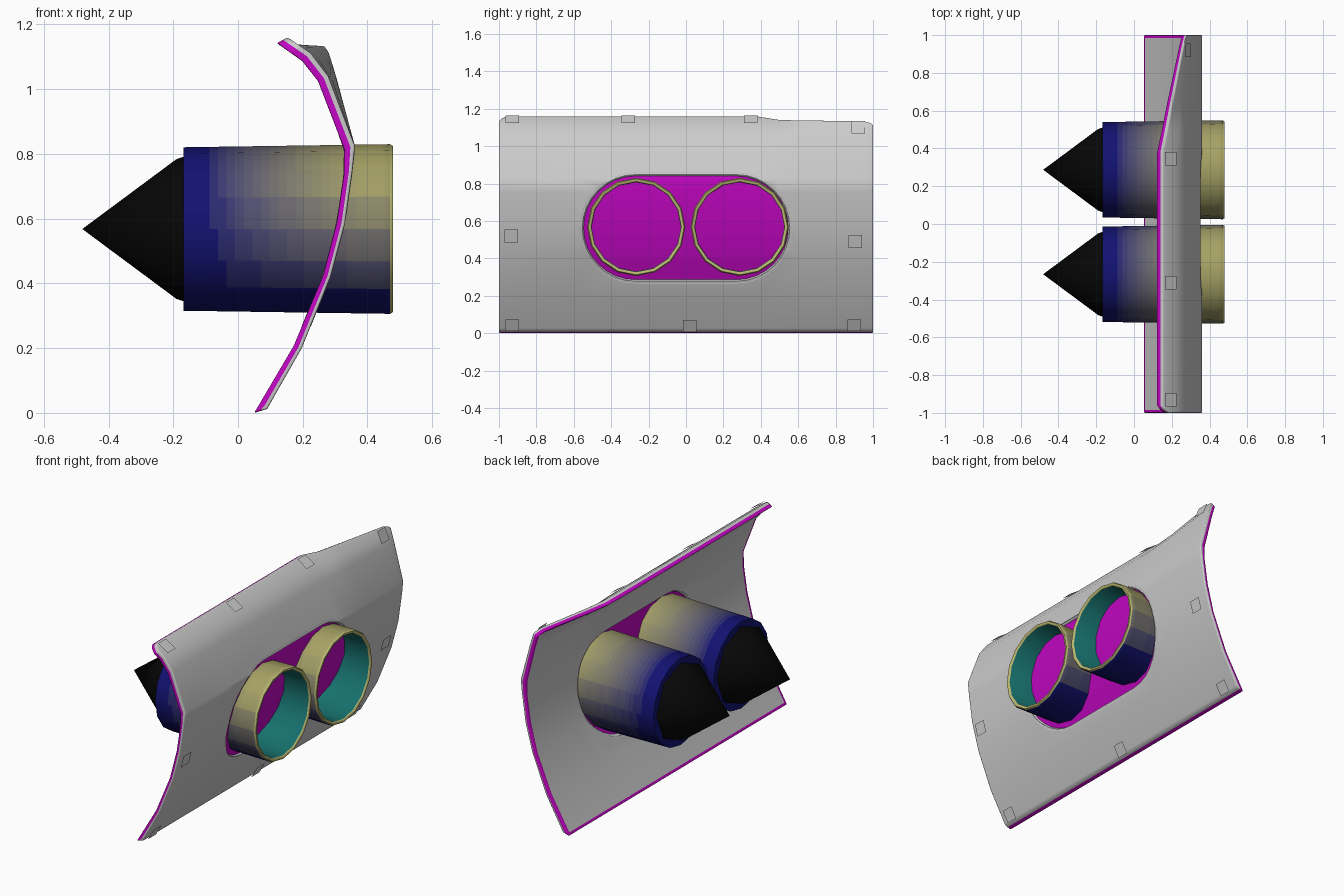
import bpy, bmesh, math
from mathutils import Vector

if "Cube" in bpy.data.objects:
    bpy.data.objects.remove(bpy.data.objects["Cube"])


def material(name, rgb):
    m = bpy.data.materials.new(name)
    m.diffuse_color = (*rgb, 1)
    m.use_nodes = True
    m.node_tree.nodes["Principled BSDF"].inputs["Base Color"].default_value = m.diffuse_color
    return m


def mix(a, b, t):
    return tuple(p + (q - p) * t for p, q in zip(a, b))


def finish(name, bm, mats=(), recalc=True):
    if recalc:
        bmesh.ops.recalc_face_normals(bm, faces=bm.faces)
    me = bpy.data.meshes.new(name)
    bm.to_mesh(me)
    bm.free()
    for m in mats:
        me.materials.append(m)
    ob = bpy.data.objects.new(name, me)
    bpy.context.collection.objects.link(ob)
    return ob


def smooth(ob, angle=32):
    bpy.ops.object.select_all(action='DESELECT')
    ob.select_set(True)
    bpy.context.view_layer.objects.active = ob
    bpy.ops.object.shade_smooth_by_angle(angle=math.radians(angle))


MAGENTA = material("magenta", (0.55, 0.002, 0.55))
TEAL = material("teal", (0.008, 0.16, 0.15))
BLACK = material("black", (0.002, 0.002, 0.002))
YELLOW = material("pale_yellow", (0.5, 0.48, 0.17))
LEVELS = 20
RAMP = [material(f"heat_tint_{i}", mix((0.006, 0.006, 0.17), (0.38, 0.36, 0.13), i / (LEVELS - 1)))
        for i in range(LEVELS)]

# Panel cross-section (x, z), bottom to top; the far end has a straighter top lip
OUTER = [(.09, .012), (.197, .2), (.286, .42), (.33, .583), (.354, .753),
         (.361, .825), (.279, 1.04), (.224, 1.112), (.153, 1.16)]
INNER = [(.05, .0), (.172, .207), (.263, .425), (.305, .588), (.327, .735),
         (.328, .815), (.247, 1.025), (.198, 1.087), (.12, 1.142)]
FAR_OUT = OUTER[:6] + [(.303, 1.04), (.288, 1.09), (.274, 1.135)]
FAR_IN = INNER[:6] + [(.275, 1.03), (.262, 1.075), (.25, 1.118)]
K = len(OUTER) + 2


def blend(near, far, fx, fz):
    return [(mix(a, b, fx)[0], mix(a, b, fz)[1]) for a, b in zip(near, far)]


# Outer, middle and inner lines of one cross-section, with a narrow strip at both edges
def section(fx, fz, lip):
    lines = []
    for near, far in ((OUTER, FAR_OUT), (INNER, FAR_IN)):
        p = blend(near, far, fx, fz)
        p[-1] = mix(p[-1], p[-2], lip)
        lines.append([p[0], mix(p[0], p[1], .07)] + p[1:-1] + [mix(p[-1], p[-2], .2), p[-1]])
    out, inn = lines
    return out, [mix(a, b, .42) for a, b in zip(out, inn)], inn


# Curved panel: the inner part of its rim is coloured
bm = bmesh.new()
rings = []
for y, fx, fz, lip in [(-1, 0, 0, .5), (-.984, 0, 0, .2), (-.96, 0, 0, 0), (-.62, 0, 0, 0),
                       (.38, 0, 0, 0), (.5, .2, .75, 0), (.62, .38, .85, 0), (.95, .92, 1, 0),
                       (.984, .97, 1, .2), (1, 1, 1, .4)]:
    rings.append([[bm.verts.new((x, y, z)) for x, z in line] for line in section(fx, fz, lip)])
for s, (a, b) in enumerate(zip(rings, rings[1:])):
    for line in (0, 2):
        for i in range(K - 1):
            face = bm.faces.new((a[line][i], a[line][i + 1], b[line][i + 1], b[line][i]))
            edge = s in (0, len(rings) - 2) or i in (0, K - 2)
            face.material_index = int(line == 2 and edge)
    for i in (0, K - 1):
        for line in (0, 1):
            bm.faces.new((a[line][i], a[line + 1][i], b[line + 1][i], b[line][i])).material_index = line
for r in (rings[0], rings[-1]):
    for line in (0, 1):
        for i in range(K - 1):
            bm.faces.new((r[line][i], r[line][i + 1], r[line + 1][i + 1],
                          r[line + 1][i])).material_index = line
bmesh.ops.delete(bm, geom=[v for v in bm.verts if not v.link_faces], context='VERTS')
bmesh.ops.recalc_face_normals(bm, faces=bm.faces)
rim = [e for e in bm.edges if e.calc_face_angle(0) > math.radians(48)]
bmesh.ops.bevel(bm, geom=rim, offset=.007, segments=2, profile=.5, affect='EDGES',
                clamp_overlap=True, material=-1)
panel = finish("curved_panel", bm, (None, MAGENTA))

# Stadium-shaped opening
CZ, R, HALF = .563, .285, .27


def stadium(r):
    return [(s * (HALF + r * math.cos(a)), CZ + s * r * math.sin(a)) for s in (1, -1)
            for a in (-math.pi / 2 + math.pi * k / 16 for k in range(17))]


bm = bmesh.new()
base = bm.faces.new([bm.verts.new((-.2, y, z)) for y, z in stadium(R)])
ext = bmesh.ops.extrude_face_region(bm, geom=[base])
bmesh.ops.translate(bm, vec=(.9, 0, 0),
                    verts=[v for v in ext["geom"] if isinstance(v, bmesh.types.BMVert)])
cutter = finish("opening_cutter", bm)
cutter.hide_render = True
cut = panel.modifiers.new("opening", 'BOOLEAN')
cut.operation, cut.solver, cut.object = 'DIFFERENCE', 'EXACT', cutter
bpy.context.view_layer.objects.active = panel
bpy.ops.object.modifier_apply(modifier=cut.name)
bpy.data.objects.remove(cutter)
smooth(panel, 50)
weighted = panel.modifiers.new("even_shading", 'WEIGHTED_NORMAL')
weighted.keep_sharp = True


def curve_x(line, z):
    for (x0, z0), (x1, z1) in zip(line, line[1:]):
        if z <= z1:
            return x0 + (x1 - x0) * (z - z0) / (z1 - z0)
    return line[-1][0]


# Rounded lip lining the opening
bm = bmesh.new()
loops = []
for r, line, dx in ((R + .012, OUTER, .001), (R, OUTER, -.003), (R - .008, OUTER, -.014),
                    (R - .008, INNER, .010), (R, INNER, .002), (R + .012, INNER, -.001)):
    loops.append([bm.verts.new((curve_x(line, z) + dx, y, z)) for y, z in stadium(r)])
for a, b in zip(loops, loops[1:]):
    for i in range(len(a)):
        j = (i + 1) % len(a)
        bm.faces.new((a[i], a[j], b[j], b[i]))
smooth(finish("opening_lip", bm), 60)

# Backing plate following the middle of the panel inside the opening
MID = [mix(a, b, .5) for a, b in zip(OUTER, INNER)]
bm = bmesh.new()
rows = []
for k in range(17):
    a = -math.pi / 2 + math.pi * k / 16
    z, w = CZ + R * math.sin(a), HALF + R * math.cos(a)
    rows.append([bm.verts.new((curve_x(MID, z), s * w, z)) for s in (-1, 1)])
for a, b in zip(rows, rows[1:]):
    bm.faces.new((a[0], a[1], b[1], b[0]))
smooth(finish("backing_plate", bm, (MAGENTA,), recalc=False))


# Surface of revolution about the x axis
def lathe(name, profile, y, mats, pick, sides=16):
    bm = bmesh.new()
    loops = []
    for x, r in profile:
        loops.append([bm.verts.new((x, y + r * math.sin(2 * math.pi * k / sides),
                                    .568 + r * math.cos(2 * math.pi * k / sides)))
                      for k in range(sides if r > 0 else 1)])
    for i, (a, b) in enumerate(zip(loops, loops[1:])):
        for k in range(sides):
            j = (k + 1) % sides
            vs = [a[k % len(a)], b[k % len(b)], b[j % len(b)], a[j % len(a)]]
            face = bm.faces.new(list(dict.fromkeys(vs)))
            face.material_index = pick(i, face.calc_center_median())
    smooth(finish(name, bm, mats), 50)


# Twin exhaust tubes: tinted shell, pale rim, teal bore, black rear cone
BANDS = 24
shell = [(-.168 + .638 * k / BANDS, .2525 + .0095 * k / BANDS) for k in range(BANDS + 1)]
tube_profile = [(-.168, .18)] + shell + [(.479, .256), (.479, .246), (.472, .240), (-.15, .236)]


def tube_colour(i, c):
    if i > BANDS + 3:
        return LEVELS + 1
    if i > BANDS:
        return LEVELS
    if i == 0:
        return 0
    along = min(1, max(0, (c.x + .1) / .48))
    height = min(1, max(0, ((c.z - .568) / .26 + .85) / 1.5))
    return round(along * height * (LEVELS - 1))


for label, y in (("near", -.266), ("far", .287)):
    lathe(f"exhaust_tube_{label}", tube_profile, y, RAMP + [YELLOW, TEAL], tube_colour)
    lathe(f"rear_cone_{label}", [(-.481, 0), (-.19, .216), (-.166, .224), (-.166, 0)],
          y, (BLACK,), lambda i, c: 0, sides=8)

# Small square tabs lying on the outer face: (y, profile segment, position, far-end blend)
tabs = [(-.93, 0, .18, 0), (.02, 0, .16, 0), (.9, 0, .18, 0), (-.935, 2, .62, 0), (.905, 2, .45, 0),
        (-.93, 7, .48, 0), (-.31, 7, .48, 0), (.345, 7, .48, 0), (.92, 7, .1, .9)]
bm = bmesh.new()
H = .036
for y, i, t, f in tabs:
    p, q = (Vector((x, 0, z)) for x, z in blend(OUTER, FAR_OUT, f, f)[i:i + 2])
    d = (q - p).normalized()
    c = p.lerp(q, t) + Vector((d.z, 0, -d.x)) * .009 + Vector((0, y, 0))
    bm.faces.new([bm.verts.new(c + d * (H * v) + Vector((0, H * u, 0)))
                  for u, v in ((-1, -1), (1, -1), (1, 1), (-1, 1))])
finish("surface_tabs", bm, recalc=False)
